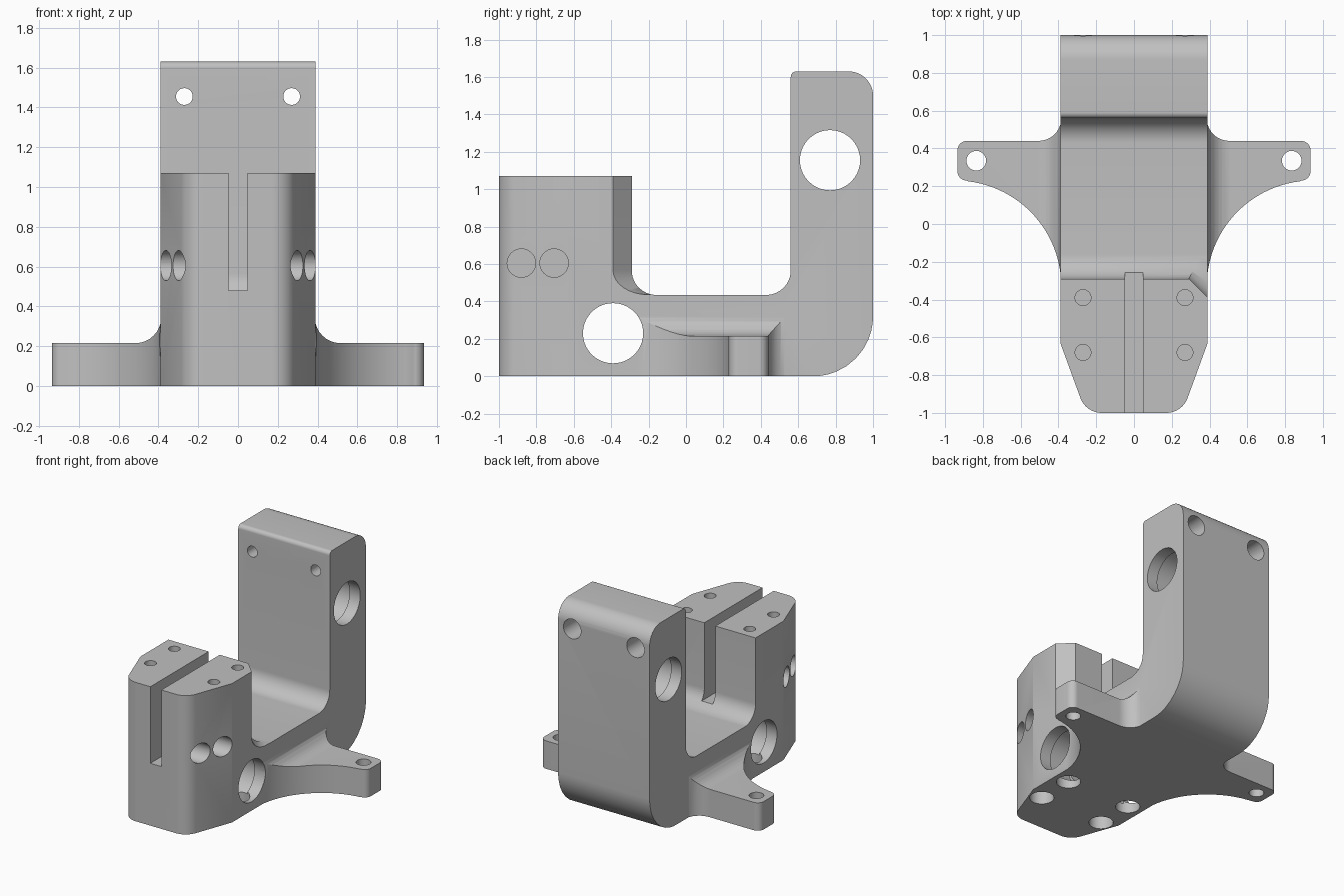
import bpy, math
from mathutils import Vector

if "Cube" in bpy.data.objects:
    bpy.data.objects.remove(bpy.data.objects["Cube"], do_unlink=True)

grey = bpy.data.materials.new("matte grey")
grey.use_nodes = True
COLOUR = (0.53, 0.53, 0.53, 1)
grey.diffuse_color = COLOUR
grey.node_tree.nodes["Principled BSDF"].inputs["Base Color"].default_value = COLOUR


def rounded(corners, steps=10):
    """Outline from (a, b, radius) corners, with true arcs at the corners."""
    out = []
    for i, (a, b, r) in enumerate(corners):
        p = Vector((a, b))
        if r == 0:
            out.append(p)
            continue
        u = (Vector(corners[i - 1][:2]) - p).normalized()
        v = (Vector(corners[(i + 1) % len(corners)][:2]) - p).normalized()
        half = u.angle(v) / 2
        centre = p + (u + v).normalized() * r / math.sin(half)
        start = p + u * r / math.tan(half) - centre
        end = p + v * r / math.tan(half) - centre
        # each direction between the two tangent points, set out at radius r
        out += [centre + start.lerp(end, k / steps).normalized() * r
                for k in range(steps + 1)]
    return out


def arc(cx, cy, r, a0, a1, steps=24):
    angles = [math.radians(a0 + (a1 - a0) * k / steps) for k in range(steps + 1)]
    return [Vector((cx + r * math.cos(t), cy + r * math.sin(t))) for t in angles]


PLACE = {"X": lambda a, b, d: (d, a, b),
         "Y": lambda a, b, d: (a, d, b),
         "Z": lambda a, b, d: (a, b, d)}


def prism(name, outline, axis, lo, hi):
    """Extrude a closed outline along an axis."""
    n = len(outline)
    verts = [PLACE[axis](p[0], p[1], d) for d in (lo, hi) for p in outline]
    faces = [list(range(n))[::-1], list(range(n, 2 * n))]
    faces += [(i, (i + 1) % n, n + (i + 1) % n, n + i) for i in range(n)]
    # turn the faces outward whichever way the outline runs
    area = sum(outline[i - 1].cross(outline[i]) for i in range(n))
    if (area < 0) != (axis == "Y"):
        faces = [list(f)[::-1] for f in faces]
    mesh = bpy.data.meshes.new(name)
    mesh.from_pydata(verts, [], faces)
    mesh.materials.append(grey)
    obj = bpy.data.objects.new(name, mesh)
    bpy.context.collection.objects.link(obj)
    return obj


def combine(target, tool, operation="DIFFERENCE"):
    mod = target.modifiers.new("combine", "BOOLEAN")
    mod.operation, mod.solver, mod.object = operation, "EXACT", tool
    bpy.context.view_layer.objects.active = target
    bpy.ops.object.modifier_apply(modifier=mod.name)
    bpy.data.objects.remove(tool, do_unlink=True)


def drill(target, axis, a, b, r, lo, hi):
    hole = arc(a, b, r, 0, 360, 40)[:-1]
    combine(target, prism("drill", hole, axis, lo, hi))


def mirrored(half):
    return half + [Vector((-p[0], p[1])) for p in reversed(half)]


# Main body: side profile trimmed by a plan with angled front corners
W = 0.39
bracket = prism("bracket_body", rounded([
    (-1.1, 0, 0), (1, 0, 0.32), (1, 1.63, 0.13), (0.56, 1.63, 0.03),
    (0.56, 0.435, 0.13), (-0.29, 0.435, 0.13), (-0.29, 1.07, 0),
    (-1.1, 1.07, 0)]), "X", -0.5, 0.5)
plan = rounded([(W, 1.1, 0), (W, -0.63, 0), (0.255, -1, 0.12), (-0.255, -1, 0.12),
                (-W, -0.63, 0), (-W, 1.1, 0)])
combine(bracket, prism("plan", plan, "Z", -0.2, 2), "INTERSECT")

# Angled rear corner of the clamp block, on the left only, with its fillet
corner = prism("corner_cut", rounded([
    (0, 1.2, 0), (0, 0.437, 0.13), (0.35, 0.437, 0), (0.35, 1.2, 0)]), "Y", -0.3, 0.3)
corner.rotation_euler.z = math.radians(45)
corner.location = (0.34, -0.34, 0)
bpy.context.view_layer.update()
combine(bracket, corner)

# Mounting ears: curved plan trimmed by a filleted front profile
half = [Vector((0.2, 0.56))] + arc(0.505, 0.56, 0.12, 180, 270, 10)
half += rounded([(0.505, 0.44, 0), (0.935, 0.44, 0.05), (0.935, 0.23, 0.05),
                 (0.85, 0.23, 0)])[1:-1]
half += arc(0.945, -0.33, 0.56, 97, 180) + [Vector((0.2, -0.33))]
ears = prism("ears", mirrored(half), "Z", 0, 0.6)
side = rounded([(0.2, -0.2, 0), (1, -0.2, 0), (1, 0.215, 0), (0.386, 0.215, 0.13),
                (0.386, 0.4, 0), (0.2, 0.4, 0)])
combine(ears, prism("ear_profile", mirrored(side[1:-1]), "Y", -0.5, 0.8), "INTERSECT")
combine(bracket, ears, "UNION")

# Clamp slot
slot = rounded([(-0.047, 0.48, 0), (0.047, 0.48, 0), (0.047, 1.2, 0), (-0.047, 1.2, 0)])
combine(bracket, prism("slot", slot, "Y", -1.2, 0))

# Large cross bores, each with a wider seat near both ends
for y, z in ((-0.39, 0.23), (0.77, 1.155)):
    drill(bracket, "X", y, z, 0.161, -1.2, 1.2)
    for s in (-1, 1):
        drill(bracket, "X", y, z, 0.178, *sorted((s * 0.12, s * 0.3)))

for s in (-1, 1):
    # Ear holes
    drill(bracket, "Z", s * 0.835, 0.335, 0.052, -0.1, 0.4)
    # Upright screw holes, counterbored from the back
    drill(bracket, "Y", s * 0.27, 1.455, 0.042, 0.4, 1.2)
    drill(bracket, "Y", s * 0.27, 1.455, 0.075, 0.8, 1.2)
    for y in (-0.39, -0.68):
        # Block screw holes from above, and pockets from below
        drill(bracket, "Z", s * 0.27, y, 0.042, 0.72, 1.2)
        drill(bracket, "Z", s * 0.27, y, 0.085, -0.1, 0.2)
    # Blind holes in the block sides
    for y in (-0.88, -0.705):
        drill(bracket, "X", y, 0.605, 0.076, *sorted((s * 0.15, s * 0.6)))

bpy.ops.object.select_all(action="DESELECT")
bracket.select_set(True)
bpy.context.view_layer.objects.active = bracket
bpy.ops.object.shade_smooth_by_angle(angle=math.radians(30))
